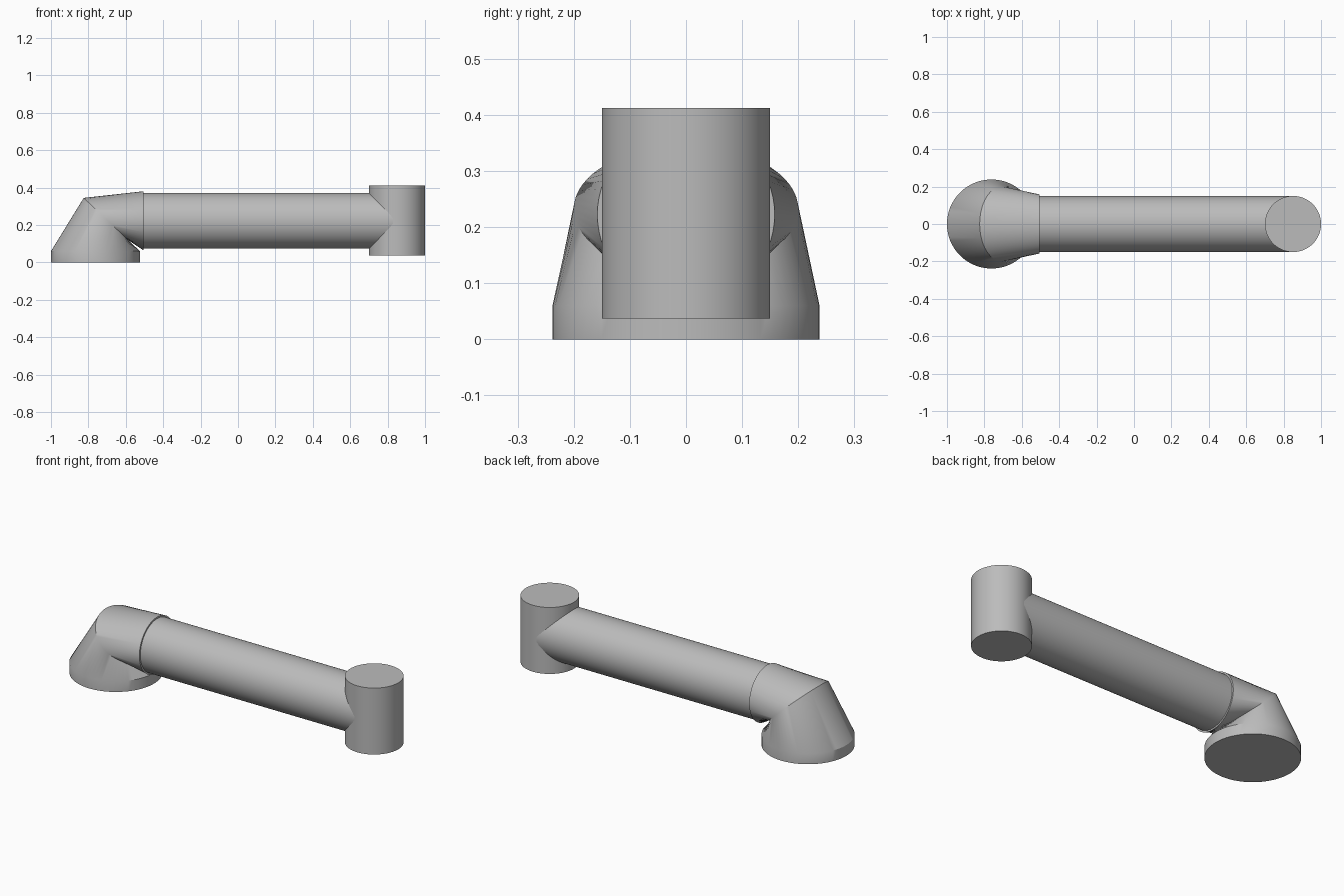
import bpy, bmesh, math
from mathutils import Vector

cube = bpy.data.objects.get("Cube")
if cube:
    bpy.data.objects.remove(cube, do_unlink=True)

SIDES = 64
AXIS_Z = 0.2225  # height of the horizontal arm's axis
ARM_R = 0.149

grey = bpy.data.materials.new("plain grey")
grey.use_nodes = True
colour = (0.5, 0.5, 0.5, 1)
grey.diffuse_color = colour
grey.node_tree.nodes["Principled BSDF"].inputs["Base Color"].default_value = colour


def loft(name, rings):
    """Capped skin through elliptical rings given as (centre, u axis, v axis)."""
    bm = bmesh.new()
    loops = []
    for c, u, v in rings:
        angles = [2 * math.pi * i / SIDES for i in range(SIDES)]
        loops.append([bm.verts.new(Vector(c) + Vector(u) * math.cos(a)
                                   + Vector(v) * math.sin(a)) for a in angles])
    for a, b in zip(loops, loops[1:]):
        for i in range(SIDES):
            j = (i + 1) % SIDES
            bm.faces.new((a[i], a[j], b[j], b[i]))
    bm.faces.new(loops[0][::-1])
    bm.faces.new(loops[-1])
    bmesh.ops.recalc_face_normals(bm, faces=bm.faces)
    mesh = bpy.data.meshes.new(name)
    bm.to_mesh(mesh)
    bm.free()
    mesh.materials.append(grey)
    obj = bpy.data.objects.new(name, mesh)
    bpy.context.collection.objects.link(obj)
    bpy.ops.object.select_all(action='DESELECT')
    obj.select_set(True)
    bpy.context.view_layer.objects.active = obj
    bpy.ops.object.shade_smooth_by_angle(angle=math.radians(30))
    return obj


def flat_ring(x, z, r):
    return (x, 0, z), (r, 0, 0), (0, r, 0)


def upright_ring(x, z, r):
    return (x, 0, z), (0, 0, -r), (0, r, 0)


# Round foot blending through a slanted mitre into the collar
outer = Vector((-0.825, 0, 0.345))
inner = Vector((-0.588, 0, 0.12))
mitre = ((outer + inner) / 2, (inner - outer) / 2, (0, 0.2, 0))
loft("elbow_base", [flat_ring(-0.762, 0, 0.238), flat_ring(-0.762, 0.06, 0.238),
                    mitre, upright_ring(-0.505, AXIS_Z, 0.158)])

# Long horizontal tube
loft("arm_tube", [upright_ring(-0.52, AXIS_Z, ARM_R), upright_ring(0.83, AXIS_Z, ARM_R)])

# Vertical cylinder at the far end
loft("end_cylinder", [flat_ring(0.85, 0.037, 0.15), flat_ring(0.85, 0.412, 0.15)])
